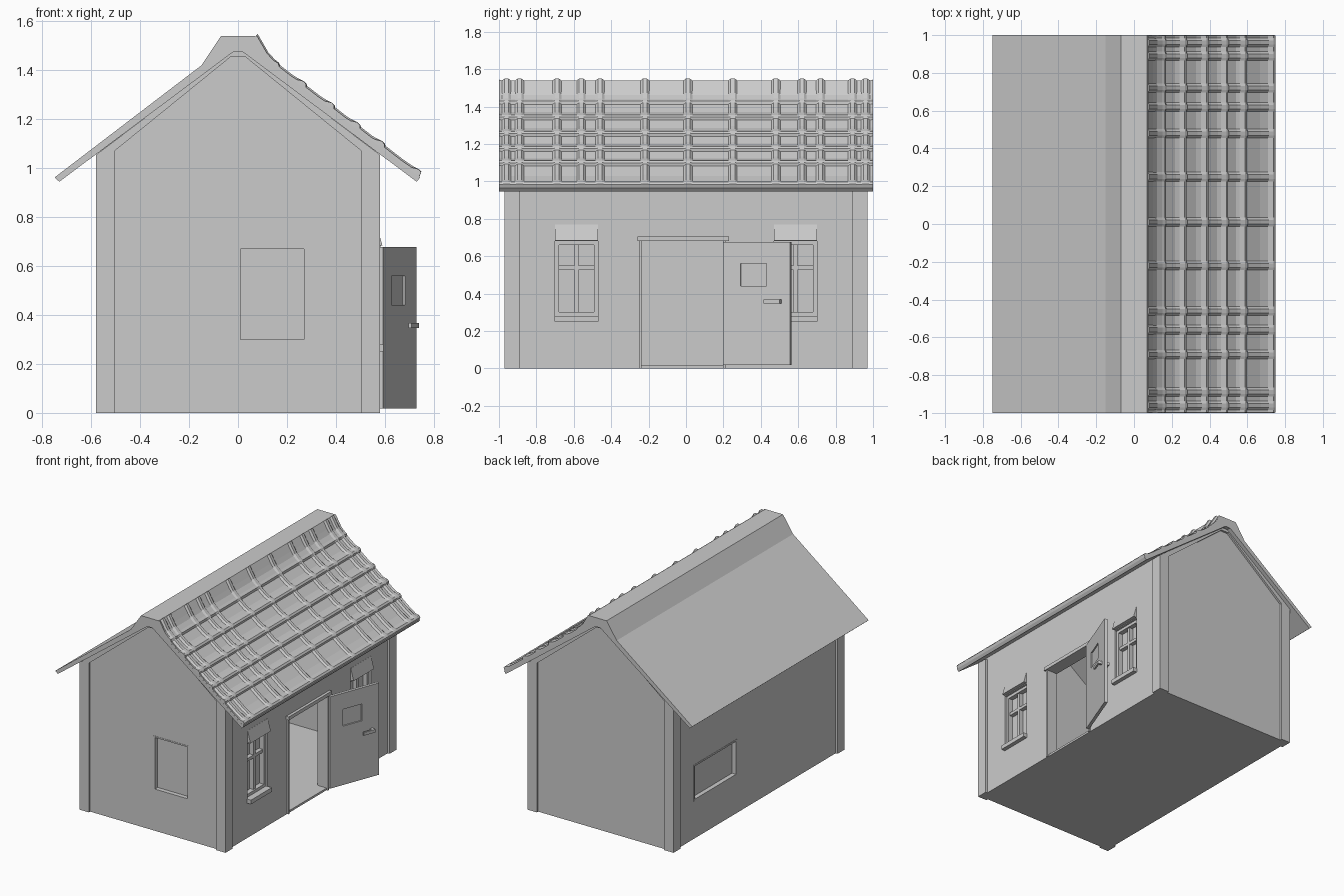
import bpy, bmesh, math
from mathutils import Vector, Matrix

if "Cube" in bpy.data.objects:
    bpy.data.objects.remove(bpy.data.objects["Cube"])


def mesh_object(name, verts, faces):
    me = bpy.data.meshes.new(name)
    me.from_pydata(verts, [], faces)
    bm = bmesh.new()
    bm.from_mesh(me)
    bmesh.ops.recalc_face_normals(bm, faces=bm.faces)
    bm.to_mesh(me)
    bm.free()
    ob = bpy.data.objects.new(name, me)
    bpy.context.collection.objects.link(ob)
    return ob


def prism(name, pts, y0, y1):
    """Extrude an (x, z) outline along y."""
    n = len(pts)
    verts = [(x, y, z) for y in (y0, y1) for x, z in pts]
    faces = [tuple(range(n)), tuple(range(n, 2 * n))]
    faces += [(i, (i + 1) % n, n + (i + 1) % n, n + i) for i in range(n)]
    return mesh_object(name, verts, faces)


def box(name, x0, x1, y0, y1, z0, z1):
    return prism(name, [(x0, z0), (x1, z0), (x1, z1), (x0, z1)], y0, y1)


def cut(target, cutter):
    mod = target.modifiers.new("cut", 'BOOLEAN')
    mod.operation = 'DIFFERENCE'
    mod.solver = 'EXACT'
    mod.object = cutter
    cutter.hide_render = True
    bpy.context.view_layer.objects.active = target
    bpy.ops.object.modifier_apply(modifier=mod.name)
    bpy.data.objects.remove(cutter)


# Hollow gabled walls
walls = prism("walls", [(-.565, 0), (.565, 0), (.565, 1.072), (.02, 1.478),
                        (-.02, 1.478), (-.565, 1.072)], -.955, .955)
cut(walls, prism("room", [(-.49, .015), (.49, .015), (.49, 1.04),
                          (0, 1.40), (-.49, 1.04)], -.88, .88))
cut(walls, box("doorway", .4, .7, -.24, .2, .015, .68))
cut(walls, box("front_recess", 0, .28, -1.1, -.925, .29, .68))
cut(walls, box("side_recess", -.7, -.535, .23, .72, .27, .53))
for y in (-.585, .585):
    cut(walls, box("window_recess", .51, .7, y - .115, y + .115, .28, .68))

# Corner posts and gable trim
for sx in (-1, 1):
    for sy in (-1, 1):
        x0, x1 = sorted((sx * .505, sx * .58))
        y0, y1 = sorted((sy * .89, sy * .97))
        box("corner_post", x0, x1, y0, y1, 0, 1.055)
for sy in (-1, 1):
    y0, y1 = sorted((sy * .95, sy * .97))
    prism("gable_trim", [(-.58, 1.055), (-.02, 1.478), (.02, 1.478), (.58, 1.055),
                         (.505, 1.055), (.505, 1.07), (.03, 1.455), (-.03, 1.455),
                         (-.505, 1.07), (-.505, 1.055)], y0, y1)

# Roof slab with raised ridge
prism("roof", [(-.75, .962), (-.15, 1.42), (-.07, 1.54), (.07, 1.54), (.15, 1.418),
               (.745, .962), (.73, .945), (.02, 1.475), (-.02, 1.475), (-.73, .945)], -1, 1)

# Tiled right slope: courses down the slope, raised ribs across it
courses = [.16, .27, .385, .49, .59, .74]
rows = [(.065, 1.53, -.01), (.072, 1.538, .002), (.115, 1.462, .004),
        (.14, 1.43, .012), (.155, 1.416, .016)]
for a, b in zip(courses, courses[1:]):
    for x, h in ((a + .004, .003), ((a + b) / 2, .002), (b - .035, .008),
                 (b - .014, .021), (b - .002, .017)):
        rows.append((x, 1.42 - (x - .15) * .765, h))
rows.append((.742, .962, -.008))
ribs = [-.96, -.89, -.69, -.56, -.46, -.22, .01, .25, .48, .62, .72, .89, .96]
cols = [(-1, -.01), (-.999, .006)]
for r in ribs:
    cols += [(r - .024, 0), (r - .011, .013), (r + .011, .013), (r + .024, 0)]
cols += [(.999, .006), (1, -.01)]
nc = len(cols)
verts = []
for x, z, h in rows:
    for y, k in cols:
        d = max(h, k + h * .4) if k >= 0 and h > 0 else min(h, k)
        verts.append((x + d * .6, y, z + d * .8))
faces = [(i * nc + j, i * nc + j + 1, (i + 1) * nc + j + 1, (i + 1) * nc + j)
         for i in range(len(rows) - 1) for j in range(nc - 1)]
mesh_object("roof_tiles", verts, faces)

# Right-hand windows: frame, glazing bars, sill and small hood
for c in (-.585, .585):
    for s in (-1, 1):
        y = c + s * .105
        box("window_stile", .515, .55, y - .011, y + .011, .28, .68)
    for z in (.29, .67):
        box("window_rail", .515, .55, c - .115, c + .115, z - .011, z + .011)
    box("glazing_bar_upright", .505, .54, c - .011, c + .011, .28, .68)
    box("glazing_bar_cross", .505, .54, c - .11, c + .11, .527, .549)
    box("window_sill", .52, .595, c - .118, c + .118, .25, .28)
    prism("window_hood", [(.55, .685), (.59, .685), (.566, .77), (.55, .77)],
          c - .115, c + .115)

# Thin frames in the front and left recesses
for x0, x1, z0, z1 in ((0, .01, .29, .68), (.27, .28, .29, .68),
                       (0, .28, .29, .30), (0, .28, .67, .68)):
    box("front_window_frame", x0, x1, -.957, -.92, z0, z1)
for y0, y1, z0, z1 in ((.23, .242, .27, .53), (.708, .72, .27, .53),
                       (.23, .72, .27, .282), (.23, .72, .518, .53)):
    box("left_window_frame", -.567, -.53, y0, y1, z0, z1)

# Door frame and lintel
box("door_lintel", .5, .585, -.26, .23, .68, .705)
box("door_jamb", .5, .575, -.25, -.238, 0, .69)
box("door_jamb", .5, .575, .198, .21, 0, .69)

# Open door, built along y then swung outward on its hinge
door = box("door", 0, .022, 0, .385, .018, .677)
cut(door, box("door_hole", -.1, .1, .10, .25, .44, .56))
parts = [door, box("door_pane", .007, .013, .09, .26, .43, .57)]
for s, f in ((1, .022), (-1, 0)):
    x = sorted((f, f + s * .03))
    parts.append(box("handle_stem", x[0], x[1], .315, .335, .346, .368))
    x = sorted((f + s * .018, f + s * .03))
    parts.append(box("handle_lever", x[0], x[1], .245, .335, .346, .368))
swing = Matrix.Translation((.572, .205, 0)) @ Matrix.Rotation(-math.radians(21), 4, 'Z')
for p in parts:
    p.data.transform(swing)
